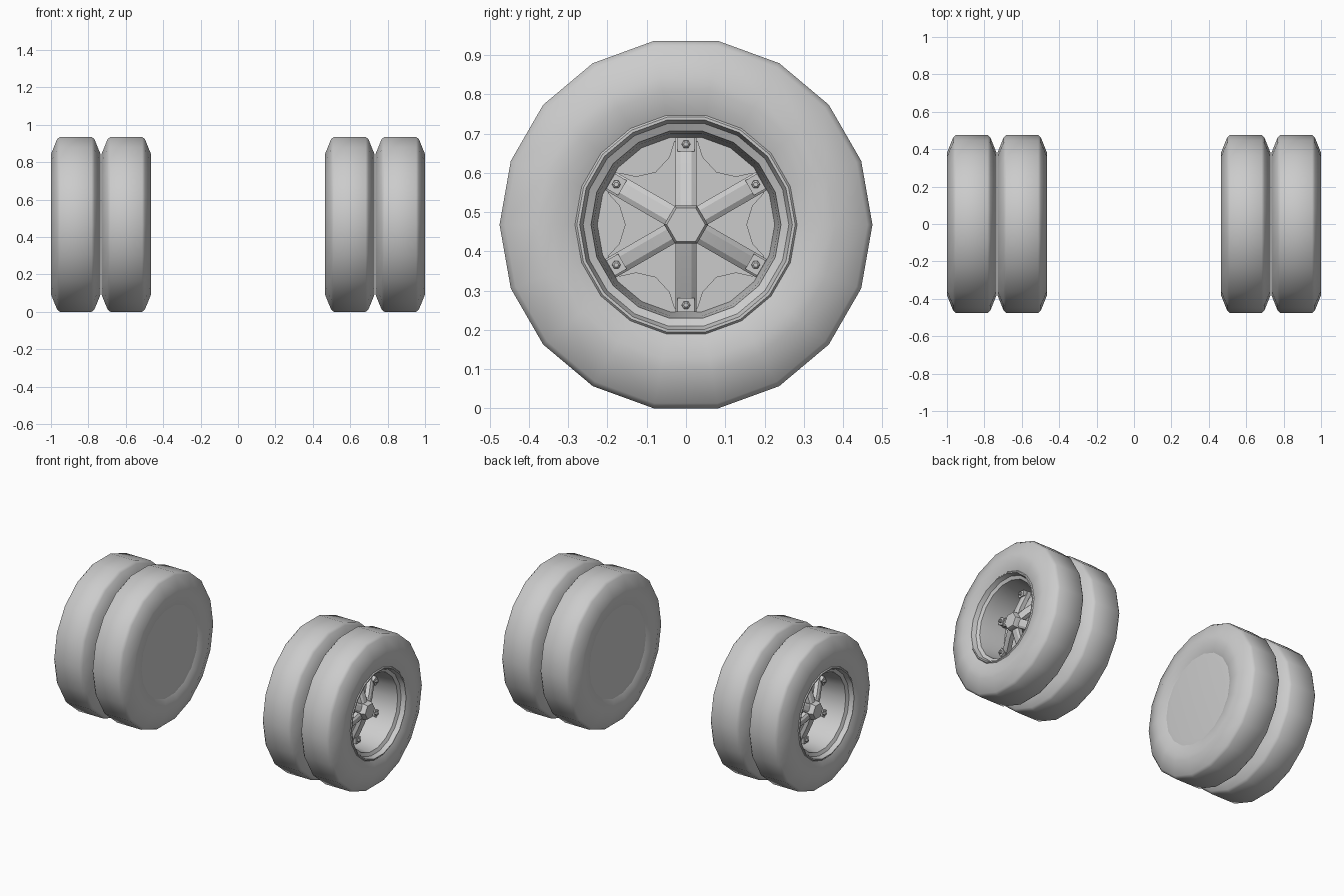
import bpy
import bmesh
from math import sin, cos, pi, radians

cube = bpy.data.objects.get("Cube")
if cube:
    bpy.data.objects.remove(cube, do_unlink=True)

SIDES = 18
TIRE_R = 0.475
AXLE_Z = TIRE_R * cos(pi / SIDES)

grey = bpy.data.materials.new("plain_grey")
grey.use_nodes = True
grey.diffuse_color = (0.6, 0.6, 0.6, 1)
grey.node_tree.nodes["Principled BSDF"].inputs["Base Color"].default_value = (0.6, 0.6, 0.6, 1)


def finish(name, bm, angle):
    """Turn a bmesh into a mesh with smooth shading below the given angle."""
    bmesh.ops.recalc_face_normals(bm, faces=bm.faces)
    mesh = bpy.data.meshes.new(name)
    bm.to_mesh(mesh)
    bm.free()
    mesh.materials.append(grey)
    mesh.shade_smooth()
    mesh.set_sharp_from_angle(angle=radians(angle))
    return mesh


def polar(x, r, a):
    return (x, r * cos(a), r * sin(a))


def loft(bm, rings, cap=True):
    """Bridge closed rings of equal length, optionally capping both ends."""
    loops = [[bm.verts.new(p) for p in ring] for ring in rings]
    n = len(loops[0])
    for a, b in zip(loops, loops[1:]):
        for i in range(n):
            j = (i + 1) % n
            bm.faces.new((a[i], a[j], b[j], b[i]))
    if cap:
        bm.faces.new(loops[0])
        bm.faces.new(loops[-1])


def lathe(bm, profile, sides=SIDES, cap=True):
    """Spin (x, radius) points around the axle."""
    loft(bm, [[polar(x, r, 2 * pi * i / sides) for i in range(sides)]
              for x, r in profile], cap)


def radial_bar(bm, angle, section, stations):
    """Sweep a (sideways, outward) section along (radius, offset) stations."""
    c, s = cos(angle), sin(angle)
    loft(bm, [[(u + off, r * c - t * s, r * s + t * c) for t, u in section]
              for r, off in stations])


def make_tire():
    # Open on the outer face, closed by a flat wall on the inner face
    bm = bmesh.new()
    half = [(0.118, 0.283), (0.128, 0.31), (0.1325, 0.345), (0.1325, 0.381),
            (0.10, 0.462), (0.085, TIRE_R)]
    back = [(-x, r) for x, r in reversed(half)]
    lathe(bm, half + back, cap=False)
    return finish("tire", bm, 50)


def make_back_cover():
    bm = bmesh.new()
    lathe(bm, [(-0.10, 0.283), (-0.118, 0.283), (-0.121, 0.25)])
    return finish("back_cover", bm, 30)


def make_rim():
    # Thin lip, sloping shoulder and deep dish wall ending in the dish floor
    bm = bmesh.new()
    profile = [(0.116, 0.284), (0.123, 0.278), (0.123, 0.271), (0.095, 0.262),
               (0.085, 0.242), (0.04, 0.236), (-0.085, 0.226), (-0.085, 0.02)]
    lathe(bm, profile, cap=False)
    end = [v for v in bm.verts if abs(v.co.x + 0.085) < 0.001
           and v.co.y ** 2 + v.co.z ** 2 < 0.001]
    bm.faces.new(end)
    mesh = finish("rim", bm, 32)
    # The visible side of the dish faces the axle and the open end
    floor = mesh.polygons[len(mesh.polygons) - 1]
    if floor.normal.x < 0:
        mesh.flip_normals()
    return mesh


def make_plate():
    # Dish plate with a scallop between each pair of spokes
    bm = bmesh.new()
    outline = []
    scallop = [(-22, 0.215), (-16, 0.177), (0, 0.155), (16, 0.177), (22, 0.215)]
    for k in range(6):
        outline += [(radians(60 * k + off), r) for off, r in scallop]
        outline.append((radians(60 * k + 30), 0.222))
    loft(bm, [[polar(x, r, a) for a, r in outline] for x in (-0.084, -0.07)])
    return finish("scalloped_plate", bm, 30)


def make_spokes():
    bm = bmesh.new()
    section = [(-0.027, -0.035), (-0.027, -0.008), (-0.014, 0),
               (0.014, 0), (0.027, -0.008), (0.027, -0.035)]
    for k in range(6):
        radial_bar(bm, radians(60 * k + 30), section,
                   [(0.03, 0.035), (0.09, 0.015), (0.188, -0.03), (0.222, -0.045)])
    return finish("spokes", bm, 25)


def make_clamps():
    # Clamp block and hexagonal bolt at the outer end of every spoke
    bm = bmesh.new()
    for k in range(6):
        a = radians(60 * k + 30)
        block = [(-0.022, -0.07), (-0.022, -0.022), (0.022, -0.022), (0.022, -0.07)]
        radial_bar(bm, a, block, [(0.187, 0), (0.222, 0)])
        cy, cz = 0.205 * cos(a), 0.205 * sin(a)
        rings = []
        for x, r in ((-0.025, 0.011), (-0.012, 0.011), (-0.008, 0.006)):
            rings.append([(x, cy + r * cos(i * pi / 3), cz + r * sin(i * pi / 3))
                          for i in range(6)])
        loft(bm, rings)
    return finish("spoke_clamps", bm, 25)


def make_hub():
    bm = bmesh.new()
    lathe(bm, [(-0.084, 0.056), (0.045, 0.056), (0.06, 0.049)], sides=6)
    return finish("hub", bm, 25)


parts = [make_tire(), make_back_cover(), make_rim(), make_plate(),
         make_spokes(), make_clamps(), make_hub()]

# Two twin wheels on each side, with the dishes facing outwards
for side, label in ((1, "left"), (-1, "right")):
    for x, place in ((0.8675, "outer"), (0.5975, "inner")):
        for mesh in parts:
            ob = bpy.data.objects.new(f"{label}_{place}_{mesh.name}", mesh)
            ob.location = (side * x, 0, AXLE_Z)
            ob.rotation_euler.z = 0 if side > 0 else pi
            bpy.context.collection.objects.link(ob)
